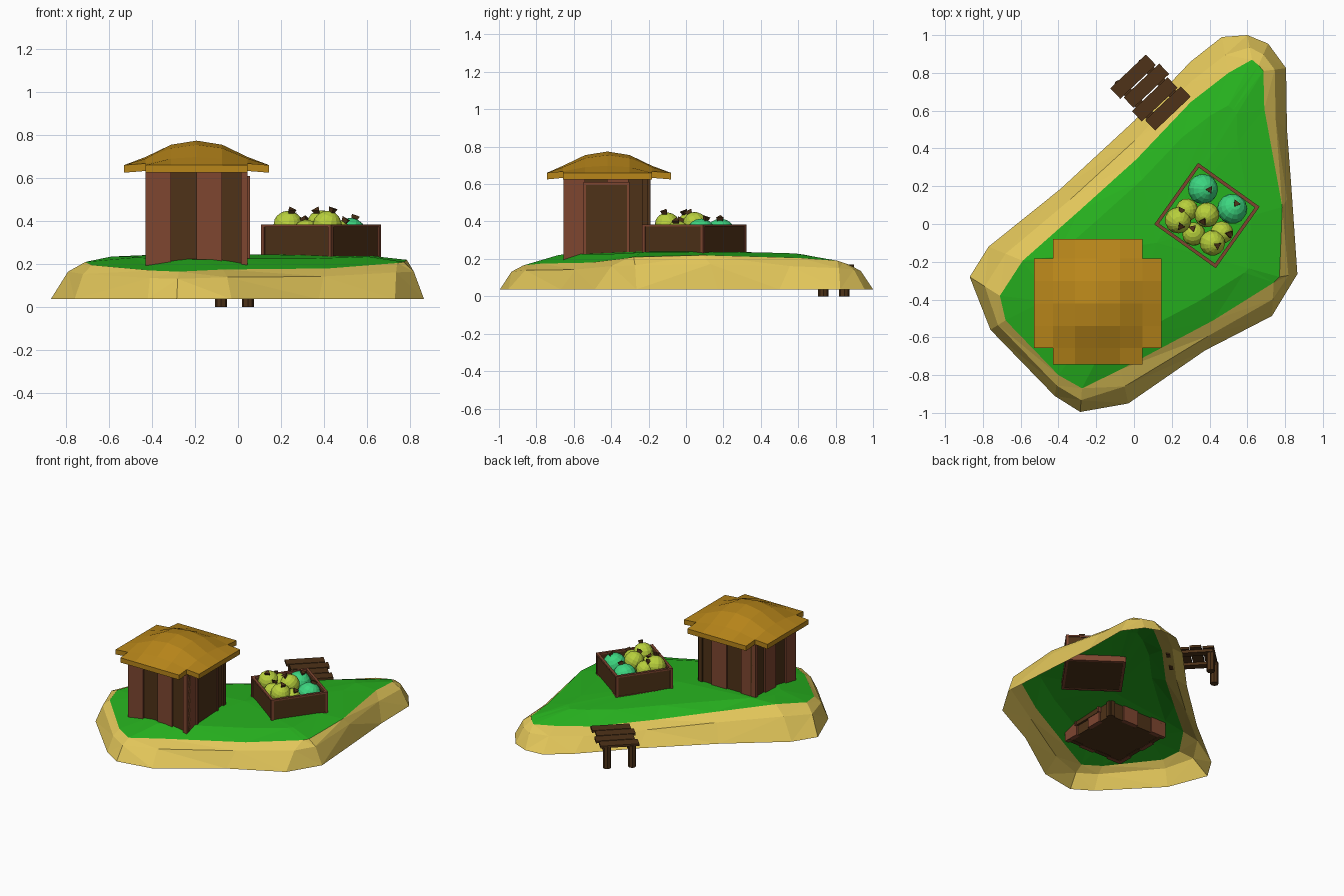
import bpy, bmesh, math, random
from mathutils import Matrix, Vector

if "Cube" in bpy.data.objects:
    bpy.data.objects.remove(bpy.data.objects["Cube"])
random.seed(4)


def material(name, hexcol):
    m = bpy.data.materials.new(name)
    s = [int(hexcol[i:i + 2], 16) / 255 for i in (0, 2, 4)]
    m.diffuse_color = [((c + 0.055) / 1.055) ** 2.4 if c > 0.04 else c / 12.9 for c in s] + [1]
    m.use_nodes = True
    m.node_tree.nodes["Principled BSDF"].inputs["Base Color"].default_value = m.diffuse_color
    return m


SAND = material("sand", "E2C65A")
GRASS = material("grass", "26B01E")
THATCH = material("thatch", "B8861A")
RED = material("red_wood", "7E4630")
DARK = material("dark_wood", "4E3218")
LIME = material("lime", "B8D03C")
TEAL = material("teal", "3CD680")


def finish(name, bm, mat, matrix=Matrix()):
    bmesh.ops.recalc_face_normals(bm, faces=bm.faces)
    me = bpy.data.meshes.new(name)
    bm.to_mesh(me)
    bm.free()
    me.materials.append(mat)
    ob = bpy.data.objects.new(name, me)
    ob.matrix_world = matrix
    bpy.context.collection.objects.link(ob)
    return ob


def boxes(name, spans, mat, matrix=Matrix()):
    """One mesh of boxes, each given as (low corner, high corner)."""
    bm = bmesh.new()
    for lo, hi in spans:
        lo, hi = Vector(lo), Vector(hi)
        bmesh.ops.create_cube(bm, size=1, matrix=Matrix.Translation((lo + hi) / 2)
                              @ Matrix.Diagonal((*(hi - lo), 1)))
    return finish(name, bm, mat, matrix)


def loft(name, rings, mat, centre=None):
    bm = bmesh.new()
    vs = [[bm.verts.new(p) for p in r] for r in rings]
    n = len(rings[0])
    for a, b in zip(vs, vs[1:]):
        for i in range(n):
            bm.faces.new((a[i], a[(i + 1) % n], b[(i + 1) % n], b[i]))
    if centre:
        c = bm.verts.new(centre)
        for i in range(n):
            bm.faces.new((vs[-1][i], vs[-1][(i + 1) % n], c))
    bmesh.ops.triangulate(bm, faces=[f for f in bm.faces if len(f.verts) > 3])
    ob = finish(name, bm, mat)
    if ob.data.polygons[0].normal.z < 0:
        ob.data.flip_normals()


# Island: shore x, y, then grass edge x, y, z
shore = [
    (-.87, -.28, -.71, -.38, .21), (-.77, -.12, -.59, -.195, .235),
    (-.39, .185, -.29, .07, .20), (0, .545, .015, .345, .165),
    (.30, .86, .30, .645, .155), (.465, .99, .50, .80, .165),
    (.60, 1.0, .625, .87, .17), (.71, .955, .66, .84, .18),
    (.805, .825, .685, .81, .19), (.81, .50, .69, .61, .205),
    (.835, .17, .785, .09, .22), (.865, -.265, .77, -.28, .21),
    (.73, -.487, .74, -.31, .205), (.375, -.67, .42, -.51, .18),
    (-.03, -.95, -.07, -.77, .175), (-.285, -.995, -.275, -.87, .165),
    (-.42, -.91, -.40, -.80, .17), (-.76, -.56, -.68, -.51, .195)]
base = [(x, y, .037) for x, y, *_ in shore]
mid = [(x + (gx - x) * .5, y + (gy - y) * .5, .037 + (z - .037) * .74) for x, y, gx, gy, z in shore]
edge = [(gx, gy, z) for _, _, gx, gy, z in shore]
hub = Vector((.12, -.10, .245))
inner = [(gx + (hub.x - gx) * .25, gy + (hub.y - gy) * .25, .3 * z + .7 * .246) for gx, gy, z in edge]
loft("sand_bank", [base, mid, edge], SAND)
loft("grass_top", [edge, inner], GRASS, hub)

# Hut walls: alternating planks, dark ones set back, sunk into the ground
X0, X1, Y0, Y1, ZB, ZT = -.43, .045, -.655, -.19, .13, .66
reds, darks = [], []
for i in range(4):
    dark = i % 2
    d, T, w, h = .012 * dark, .03, (X1 - X0) / 4, (Y1 - Y0) / 4
    out = darks if dark else reds
    x, y = X0 + i * w, Y0 + i * h
    out.append(((x, Y0 + d, ZB), (x + w, Y0 + d + T, ZT)))
    out.append(((x, Y1 - d - T, ZB), (x + w, Y1 - d, ZT)))
    out.append(((X0 + d, y, ZB), (X0 + d + T, y + h, ZT)))
    out.append(((X1 - d - T, y, ZB), (X1 - d, y + h, ZT)))
boxes("hut_red_planks", reds, RED)
boxes("hut_dark_planks", darks, DARK)
boxes("hut_floor", [((X0 + .02, Y0 + .02, ZB + .002), (X1 - .02, Y1 - .02, ZB + .02))], DARK)

# Door on the right wall with its frame
boxes("door", [((X1 - .02, -.54, .2), (X1 + .003, -.31, .595))], DARK)
boxes("door_frame", [((X1 - .02, -.548, .2), (X1 + .01, -.535, .61)),
                     ((X1 - .02, -.315, .2), (X1 + .01, -.302, .61)),
                     ((X1 - .02, -.548, .595), (X1 + .01, -.302, .61))], RED)

# Roof: domed square with a drooping flap on each side
us = [-1, -1, -.5, 0, .5, 1, 1]
xs = [-.53] + [-.1925 + .2375 * u for u in us[1:6]] + [.145]
ys = [-.744] + [-.42 + .2375 * u for u in us[1:6]] + [-.08]
bm = bmesh.new()
grid = {}
for i in range(7):
    for j in range(7):
        if i in (0, 6) and j in (0, 6):
            continue
        a, b = 1 - us[i] ** 2, 1 - us[j] ** 2
        z = .66 if i in (0, 6) or j in (0, 6) else .668 + .03 * (a + b) + .046 * a * b
        grid[i, j] = bm.verts.new((xs[i], ys[j], z))
for i in range(6):
    for j in range(6):
        q = [(i, j), (i + 1, j), (i + 1, j + 1), (i, j + 1)]
        if all(k in grid for k in q):
            bm.faces.new([grid[k] for k in q])
ext = bmesh.ops.extrude_face_region(bm, geom=bm.faces[:], use_keep_orig=True)
bmesh.ops.translate(bm, vec=(0, 0, -.035), verts=[v for v in ext["geom"] if isinstance(v, bmesh.types.BMVert)])
finish("roof", bm, THATCH)

# Crate: inset panels between corner posts and rails, sunk into the ground
place = Matrix.Translation((.386, .045, .225)) @ Matrix.Rotation(math.radians(-35.5), 4, 'Z')
for k in range(4):
    side = place @ Matrix.Rotation(k * math.pi / 2, 4, 'Z')
    boxes(f"crate_panel_{k}", [((-.19, -.194, .005), (.19, -.184, .155))], DARK, side)
    boxes(f"crate_frame_{k}", [((-.2, -.2, -.03), (-.182, -.182, .16)),
                               ((-.182, -.2, .148), (.182, -.182, .16)),
                               ((-.182, -.2, -.03), (.182, -.182, .012))], RED, side)
boxes("crate_floor", [((-.19, -.19, -.028), (.19, .19, -.01))], DARK, place)

# Fruit: x, y, z, radius, colour
fruit = [(.365, .185, .335, .08, TEAL), (.52, .08, .335, .08, TEAL),
         (.233, .02, .378, .07, LIME), (.386, .048, .385, .066, LIME),
         (.28, .075, .36, .06, LIME), (.317, -.053, .345, .062, LIME),
         (.415, -.10, .38, .068, LIME), (.465, -.045, .345, .06, LIME)]
for n, (x, y, z, r, mat) in enumerate(fruit):
    tilt = (Matrix.Translation((x, y, z)) @ Matrix.Rotation(random.uniform(0, 6.28), 4, 'Z')
            @ Matrix.Rotation(random.uniform(.35, .6), 4, 'X'))
    bm = bmesh.new()
    bmesh.ops.create_uvsphere(bm, u_segments=14, v_segments=9, radius=r)
    finish(f"fruit_{n}", bm, mat, tilt)
    bm = bmesh.new()
    bmesh.ops.create_cone(bm, cap_ends=True, segments=3, radius1=.012, radius2=.024, depth=.035,
                          matrix=Matrix.Translation((0, 0, r)))
    finish(f"fruit_stem_{n}", bm, DARK, tilt)

# Dock: cross planks on two beams, posts at the outer end
dock = Matrix.Translation((.087, .692, .146)) @ Matrix.Rotation(math.radians(-46.5), 4, 'Z')
planks = []
for i in range(4):
    x, s = -.165 + i * .083, (.012 if i % 2 else -.006)
    planks.append(((x, -.13 + s, .008), (x + .076, .13 + s, .024)))
boxes("dock_planks", planks, DARK, dock)
boxes("dock_beams", [((-.155, y - .025, -.012), (.155, y + .025, .008)) for y in (-.083, .083)], DARK, dock)
for n, (x, y) in enumerate([(-.078, .735), (.046, .847)]):
    bm = bmesh.new()
    bmesh.ops.create_cone(bm, cap_ends=True, segments=8, radius1=.028, radius2=.028, depth=.16)
    finish(f"dock_post_{n}", bm, DARK, Matrix.Translation((x, y, .08)))
